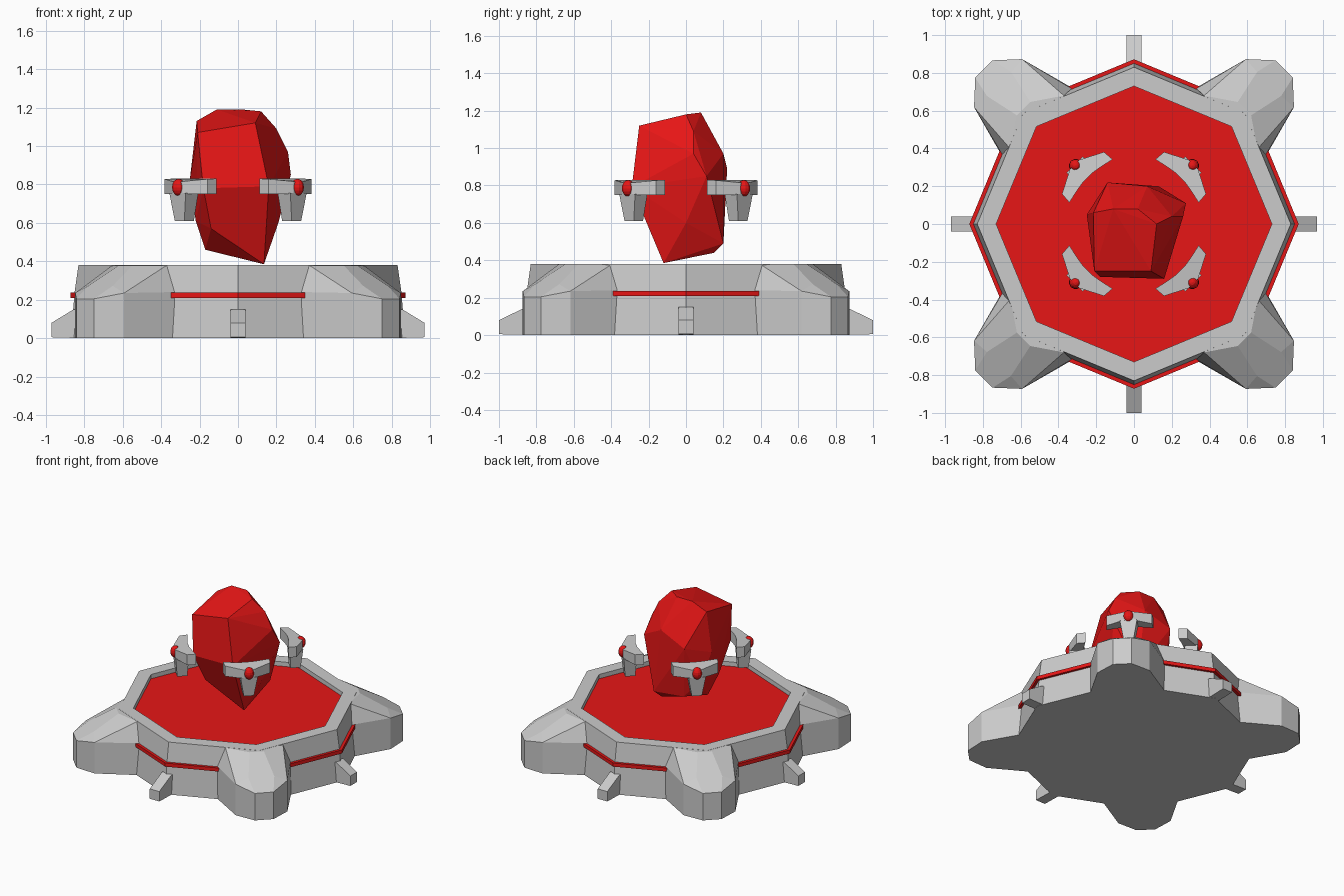
import bpy, bmesh
from math import sin, cos, pi, sqrt

if "Cube" in bpy.data.objects:
    bpy.data.objects.remove(bpy.data.objects["Cube"])

red = bpy.data.materials.new("red")
red.diffuse_color = (0.8, 0.008, 0.008, 1)
red.use_nodes = True
red.node_tree.nodes["Principled BSDF"].inputs["Base Color"].default_value = red.diffuse_color


def finish(name, bm, mat=None):
    bmesh.ops.recalc_face_normals(bm, faces=bm.faces[:])
    me = bpy.data.meshes.new(name)
    bm.to_mesh(me)
    bm.free()
    ob = bpy.data.objects.new(name, me)
    bpy.context.collection.objects.link(ob)
    if mat:
        me.materials.append(mat)
    return ob


def hull(name, pts, mat=None):
    bm = bmesh.new()
    for p in pts:
        bm.verts.new(p)
    res = bmesh.ops.convex_hull(bm, input=bm.verts[:])
    junk = [v for v in bm.verts if not v.link_faces]
    bmesh.ops.delete(bm, geom=junk, context='VERTS')
    bmesh.ops.dissolve_limit(bm, angle_limit=0.03, verts=bm.verts[:], edges=bm.edges[:])
    return finish(name, bm, mat)


def lathe8(name, profile, mat=None, closed=False):
    """Eight-sided turned shape; an open profile is capped at both ends."""
    bm = bmesh.new()
    rings = [[bm.verts.new((r * cos(i * pi / 4), r * sin(i * pi / 4), z)) for i in range(8)]
             for r, z in profile]
    pairs = list(zip(rings, rings[1:]))
    if closed:
        pairs.append((rings[-1], rings[0]))
    else:
        bm.faces.new(rings[0])
        bm.faces.new(rings[-1])
    for a, b in pairs:
        for i in range(8):
            j = (i + 1) % 8
            bm.faces.new((a[i], a[j], b[j], b[i]))
    return finish(name, bm, mat)


def prism(name, bottom, top):
    bm = bmesh.new()
    a = [bm.verts.new(p) for p in bottom]
    b = [bm.verts.new(p) for p in top]
    bm.faces.new(a)
    bm.faces.new(b)
    for i in range(len(a)):
        j = (i + 1) % len(a)
        bm.faces.new((a[i], a[j], b[j], b[i]))
    return finish(name, bm)


def both(pts):
    return [(u, s * v, z) for u, v, z in pts for s in (1, -1)]


# Octagonal base with recessed red deck and red side band
lathe8("base", [(0.87, 0), (0.85, 0.24), (0.83, 0.38), (0.73, 0.38), (0.73, 0.34)])
lathe8("deck", [(0.725, 0.33), (0.73, 0.347)], red)
lathe8("side_band", [(0.83, 0.21), (0.872, 0.21), (0.872, 0.237), (0.83, 0.237)], red, closed=True)

# Half outlines in (radial, sideways, height) along each diagonal
foot = both([(0.74, 0.26, 0), (1.036, 0.18, 0), (1.142, 0.065, 0),
             (0.74, 0.255, 0.24), (1.036, 0.18, 0.235), (1.142, 0.065, 0.205),
             (1.03, 0.09, 0.272), (0.743, 0.2, 0.379), (0.845, 0.05, 0.379)])
stem = both([(0.36, 0.035, 0.61), (0.43, 0.035, 0.61),
             (0.352, 0.06, 0.755), (0.445, 0.06, 0.755)])
half_bar = [(0.445, 0.035), (0.382, 0.157), (0.322, 0.162), (0.338, 0.09), (0.347, 0.035)]
bar = half_bar + [(u, -v) for u, v in reversed(half_bar)]

for sx in (1, -1):
    for sy in (1, -1):
        def place(pts, dx=0.0):
            return [(sx * ((u - v) / sqrt(2) - dx), sy * ((u + v) / sqrt(2) + dx), z)
                    for u, v, z in pts]
        # Corner foot
        hull("foot", place(foot, 0.013))
        # Floating clamp: curved bar, stem and red bead
        prism("clamp_bar", place([(u, v, 0.75) for u, v in bar]),
              place([(u, v, 0.83 - max(0, u - 0.37) * 0.2) for u, v in bar]))
        hull("clamp_stem", place(stem))
        bpy.ops.mesh.primitive_uv_sphere_add(segments=12, ring_count=8, radius=0.044,
                                             location=place([(0.437, 0, 0.785)])[0],
                                             rotation=(0, 0, pi / 4 * sx * sy))
        bead = bpy.context.object
        bead.name = "clamp_bead"
        bead.scale = (0.8, 0.8, 1)
        bead.data.materials.append(red)

# Small wedge tabs on the four axis corners
for k in range(4):
    c, s = round(cos(k * pi / 2)), round(sin(k * pi / 2))
    end = 0.97 if s == 0 else 1.0
    tab = both([(0.80, 0.04, 0), (end, 0.04, 0.005), (end, 0.04, 0.08),
                (0.855, 0.04, 0.15), (0.80, 0.04, 0.15)])
    hull("tab", [(u * c - v * s, u * s + v * c, z) for u, v, z in tab])

# Floating faceted crystal
hull("crystal", [
    (-0.21, -0.25, 1.07), (0.09, -0.25, 1.12), (0.12, 0.0, 1.18), (-0.215, 0.06, 1.13),
    (-0.11, 0.08, 1.19), (0.02, 0.08, 1.19), (0.2, 0.04, 1.09), (0.26, 0.04, 0.97),
    (0.275, 0.11, 0.85), (0.07, 0.2, 0.97), (-0.14, 0.22, 0.89), (0.16, -0.29, 0.79),
    (-0.18, -0.28, 0.78), (-0.25, 0.05, 0.83), (-0.22, -0.08, 0.61), (0.135, -0.12, 0.385),
    (-0.17, -0.02, 0.46), (0.1, 0.15, 0.44), (0.13, 0.2, 0.49), (0.21, 0.0, 0.6),
    (-0.14, -0.19, 0.57), (-0.1, 0.17, 0.5), (-0.2, 0.12, 0.62)], red)
